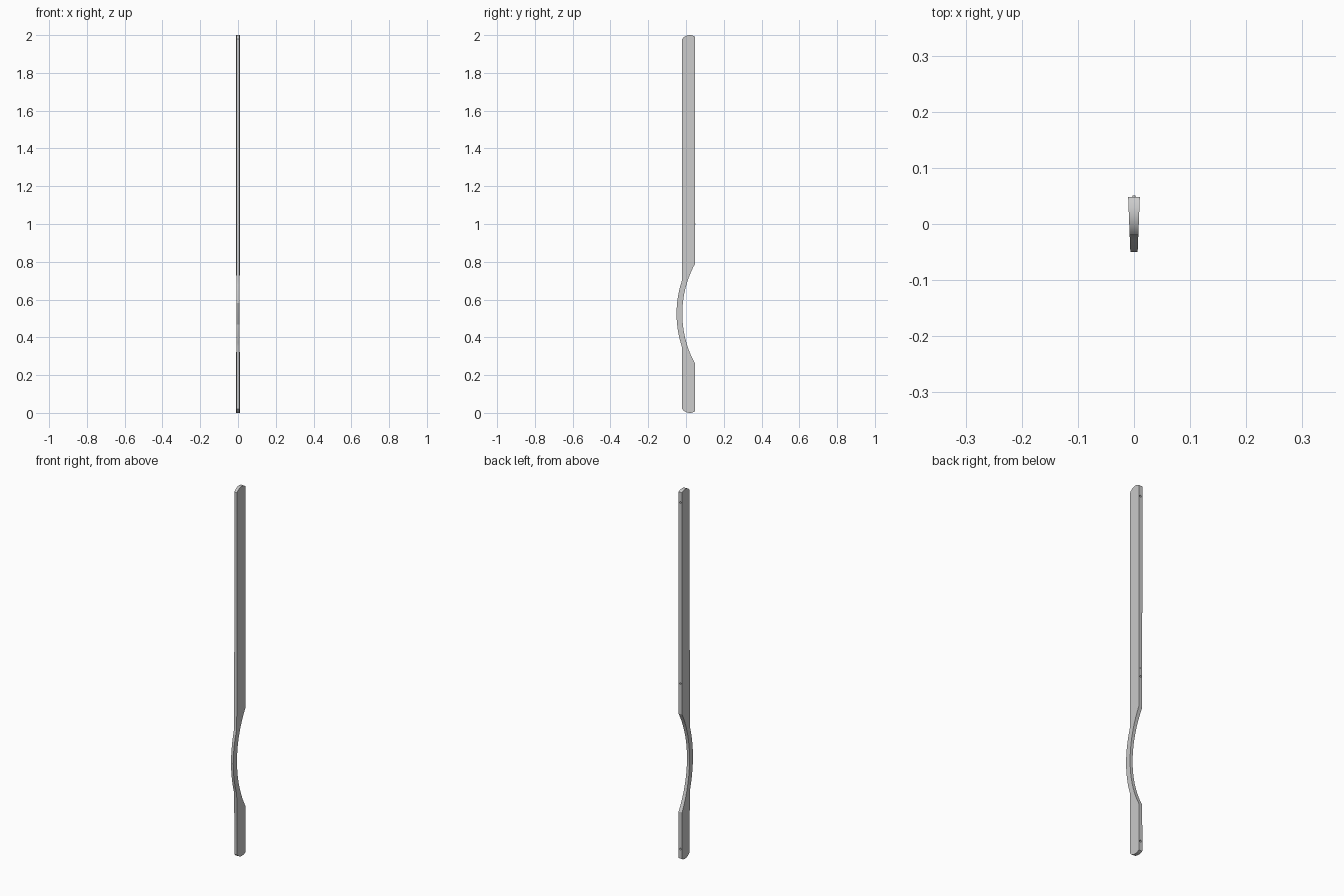
import bpy, bmesh
from math import sqrt, pi

if "Cube" in bpy.data.objects:
    bpy.data.objects.remove(bpy.data.objects["Cube"])

BACK, FRONT = 0.048, -0.02


def half_width(y):
    # The bar narrows evenly from back to front
    return 0.0085 + 0.04 * y


def arc(za, zb, depth, radius, n):
    # Circular arc centred on the grip height z = 0.525, lowest y = depth
    pts = []
    for i in range(n + 1):
        z = za + (zb - za) * i / n
        pts.append((depth + radius - sqrt(radius ** 2 - (z - 0.525) ** 2), z))
    return pts


def end_cap(ya, yb, top, n=12):
    # Rounded end of the bar
    pts = []
    for i in range(n + 1):
        y = ya + (yb - ya) * i / n
        drop = 0.05 - sqrt(0.05 ** 2 - (y - 0.02) ** 2)
        pts.append((y, 2 - drop if top else drop))
    return pts


# Side outline: bottom end, back with hollow, top end, front with grip bulge
outline = end_cap(FRONT, BACK, False)
outline += arc(0.26, 0.79, -0.0195, 0.554, 20)
outline += end_cap(BACK, FRONT, True)
outline += arc(0.70, 0.35, -0.05, 0.555, 16)

bm = bmesh.new()
left = [bm.verts.new((-half_width(y), y, z)) for y, z in outline]
right = [bm.verts.new((half_width(y), y, z)) for y, z in outline]
bm.faces.new(left)
bm.faces.new(right[::-1])
for i in range(len(left)):
    j = (i + 1) % len(left)
    bm.faces.new((left[i], right[i], right[j], left[j]))
bmesh.ops.recalc_face_normals(bm, faces=bm.faces[:])
mesh = bpy.data.meshes.new("handle_bar")
bm.to_mesh(mesh)
bm.free()
bar = bpy.data.objects.new("handle_bar", mesh)
bpy.context.collection.objects.link(bar)


def rod(name, z, radius, y0, y1):
    bpy.ops.mesh.primitive_cylinder_add(
        vertices=20, radius=radius, depth=y1 - y0,
        location=(0, (y0 + y1) / 2, z), rotation=(pi / 2, 0, 0))
    ob = bpy.context.object
    ob.name = name
    return ob


# Screw holes in the back
for z in (0.06, 0.955, 1.935):
    cutter = rod("screw_hole_cutter", z, 0.005, 0.025, 0.07)
    mod = bar.modifiers.new("screw_hole", 'BOOLEAN')
    mod.operation = 'DIFFERENCE'
    mod.solver = 'EXACT'
    mod.object = cutter
    bpy.context.view_layer.objects.active = bar
    bpy.ops.object.modifier_apply(modifier=mod.name)
    bpy.data.objects.remove(cutter, do_unlink=True)

# Small locating pin
pin = rod("locating_pin", 1.0, 0.0025, 0.04, 0.0505)

for ob in (bar, pin):
    bpy.ops.object.select_all(action='DESELECT')
    ob.select_set(True)
    bpy.context.view_layer.objects.active = ob
    bpy.ops.object.shade_smooth_by_angle(angle=pi / 9)
